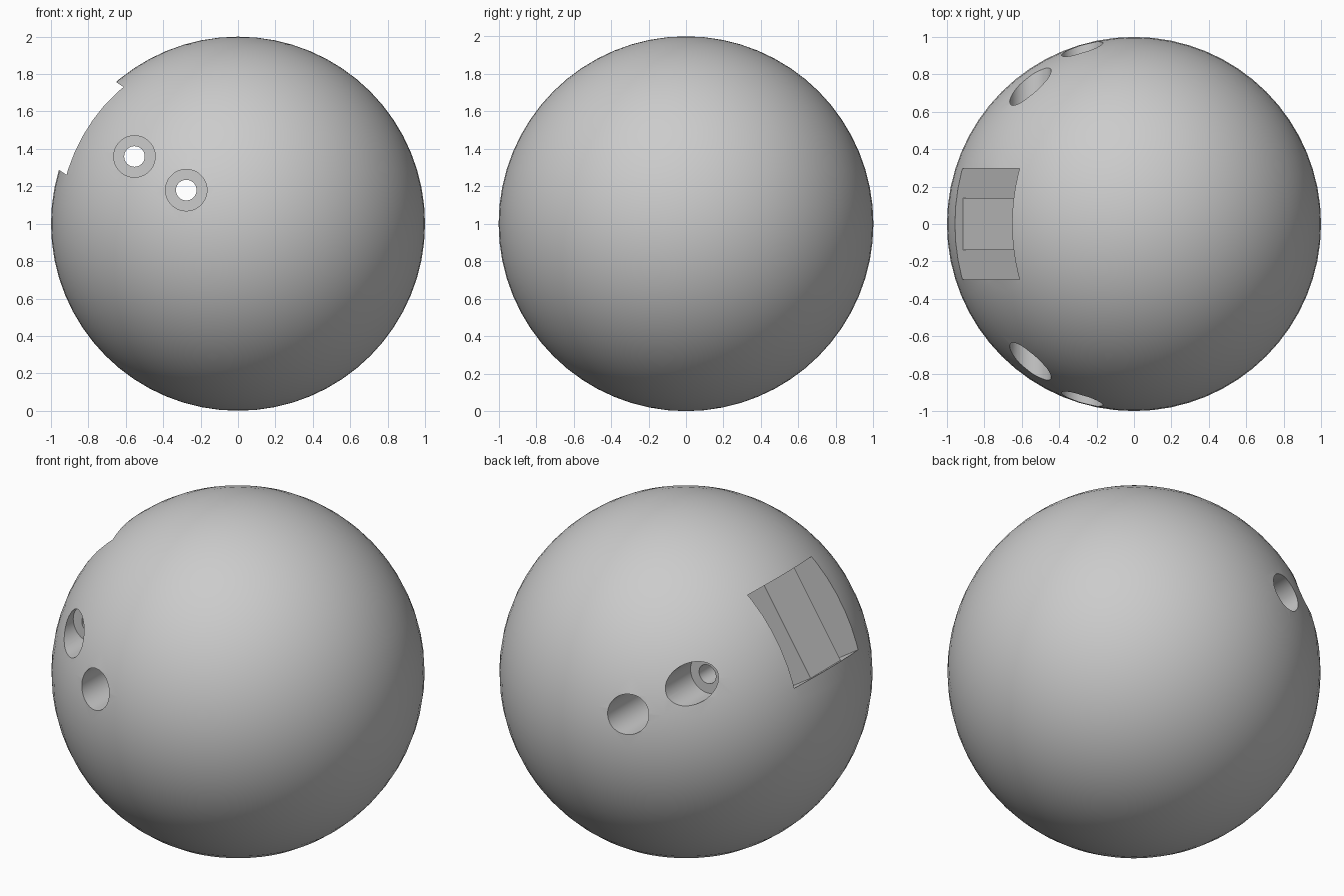
import bpy
import bmesh
from math import radians, cos, sin
from mathutils import Matrix, Vector

cube = bpy.data.objects.get("Cube")
if cube:
    bpy.data.objects.remove(cube, do_unlink=True)

TILT = radians(147)                     # direction of the socket axis, in the xz plane
AXIS = Vector((cos(TILT), 0, sin(TILT)))
CENTRE = Vector((0, 0, 1))

grey = bpy.data.materials.new("plain grey")
grey.use_nodes = True
grey.diffuse_color = (0.6, 0.6, 0.6, 1)
grey.node_tree.nodes["Principled BSDF"].inputs["Base Color"].default_value = (0.6, 0.6, 0.6, 1)


def cut(target, cutter):
    """Subtract the cutter from the target, then discard it."""
    cutter.hide_render = True
    cutter.data.materials.append(grey)
    bpy.context.view_layer.objects.active = target
    mod = target.modifiers.new("cut", 'BOOLEAN')
    mod.operation = 'DIFFERENCE'
    mod.solver = 'EXACT'
    mod.object = cutter
    bpy.ops.object.modifier_apply(modifier=mod.name)
    bpy.data.objects.remove(cutter, do_unlink=True)


def bore(target, along, radius, y_from, y_to):
    """Drill a round hole parallel to y at a distance along the socket axis."""
    place = CENTRE + AXIS * along + Vector((0, (y_from + y_to) / 2, 0))
    bpy.ops.mesh.primitive_cylinder_add(vertices=48, radius=radius, depth=abs(y_to - y_from),
                                        location=place, rotation=(radians(90), 0, 0))
    cut(target, bpy.context.object)


# Ball
bpy.ops.mesh.primitive_uv_sphere_add(segments=64, ring_count=32, radius=1, location=CENTRE)
ball = bpy.context.object
ball.name = "ball"
ball.data.materials.append(grey)

# Socket: two deep slots on either side of a lower central tongue
OUTER, INNER, TOP, TONGUE, FLOOR, HALF = 0.298, 0.14, 1.2, 0.907, 0.1, 0.28
side = [(TOP, OUTER), (FLOOR, OUTER), (FLOOR, INNER), (TONGUE, INNER)]
profile = side + [(h, -y) for h, y in reversed(side)]
bm = bmesh.new()
face = bm.faces.new([bm.verts.new((h, y, -HALF)) for h, y in profile])
grown = bmesh.ops.extrude_face_region(bm, geom=[face])
bmesh.ops.translate(bm, vec=(0, 0, 2 * HALF),
                    verts=[v for v in grown["geom"] if isinstance(v, bmesh.types.BMVert)])
bmesh.ops.recalc_face_normals(bm, faces=bm.faces)
bmesh.ops.transform(bm, verts=bm.verts,
                    matrix=Matrix.Translation(CENTRE) @ Matrix.Rotation(-TILT, 4, 'Y'))
mesh = bpy.data.meshes.new("socket_cutter")
bm.to_mesh(mesh)
bm.free()
socket = bpy.data.objects.new("socket_cutter", mesh)
bpy.context.collection.objects.link(socket)
cut(ball, socket)

# Bolt holes, counterbored from front and back
for along in (0.33, 0.66):
    bore(ball, along, 0.055, -1.2, 1.2)
    for s in (-1, 1):
        bore(ball, along, 0.111, s * 0.59, s * 1.2)

# Smooth ball with crisp cut edges
bpy.ops.object.select_all(action='DESELECT')
ball.select_set(True)
bpy.context.view_layer.objects.active = ball
bpy.ops.object.shade_smooth_by_angle(angle=radians(30))
